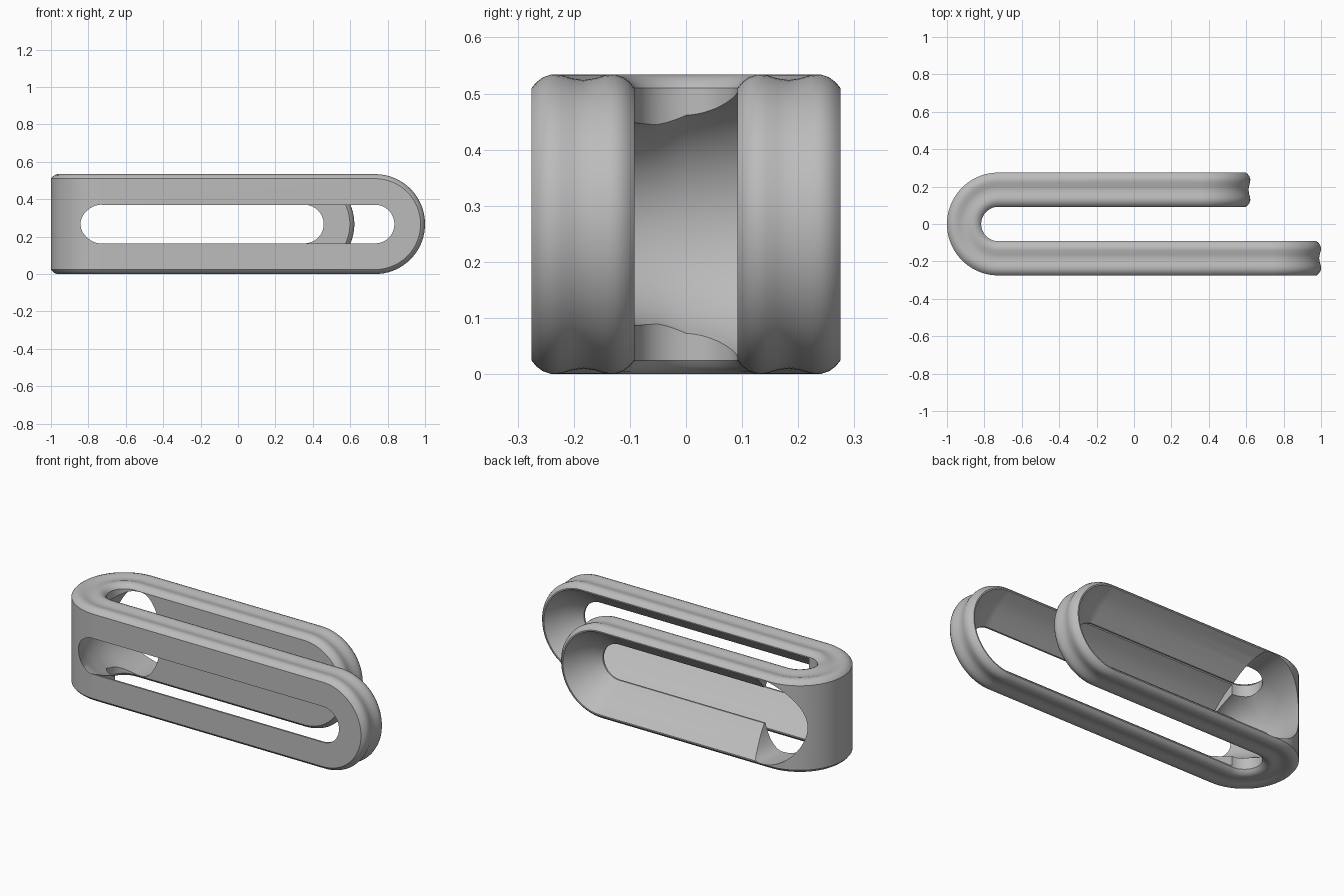
import bpy
import bmesh
from math import sin, cos, pi, radians

if "Cube" in bpy.data.objects:
    bpy.data.objects.remove(bpy.data.objects["Cube"], do_unlink=True)

MID = 0.267            # half height
BEND_X = -0.725        # centre of the U bend
FRONT_X, BACK_X = 0.733, 0.355   # centres of the rounded arm ends
CAP, BEND = 24, 48

metal = bpy.data.materials.new("plain grey")
metal.use_nodes = True
grey = (0.5, 0.5, 0.5, 1)
metal.diffuse_color = grey
metal.node_tree.nodes["Principled BSDF"].inputs["Base Color"].default_value = grey


def loft(name, rings):
    """Closed rings of points joined into a capped solid."""
    bm = bmesh.new()
    loops = [[bm.verts.new(p) for p in ring] for ring in rings]
    n = len(loops[0])
    for a, b in zip(loops, loops[1:]):
        for i in range(n):
            j = (i + 1) % n
            bm.faces.new((a[i], a[j], b[j], b[i]))
    bm.faces.new(loops[0])
    bm.faces.new(loops[-1])
    bmesh.ops.remove_doubles(bm, verts=bm.verts, dist=1e-5)
    bmesh.ops.dissolve_degenerate(bm, edges=bm.edges, dist=1e-5)
    bmesh.ops.recalc_face_normals(bm, faces=bm.faces)
    mesh = bpy.data.meshes.new(name)
    bm.to_mesh(mesh)
    bm.free()
    obj = bpy.data.objects.new(name, mesh)
    bpy.context.collection.objects.link(obj)
    mesh.materials.append(metal)
    return obj


# Rim section: distance from the U's middle plane, half height (rounded, grooved)
rim = [(0.092, 0.243), (0.1, 0.253), (0.112, 0.262), (0.127, 0.267), (0.143, 0.266),
       (0.163, 0.26), (0.183, 0.257), (0.203, 0.26), (0.223, 0.266), (0.24, 0.267),
       (0.255, 0.262), (0.267, 0.253), (0.275, 0.243)]


def section(place):
    top = [place(d, h) for d, h in rim]
    low = [(x, y, -z) for x, y, z in reversed(top)]
    return [(x, y, z + MID) for x, y, z in top + low]


def cap(cx, side, a):
    return section(lambda d, h: (cx + h * cos(a), side * d, h * sin(a)))


def bend(a):
    return section(lambda d, h: (BEND_X - d * sin(a), -d * cos(a), h))


# U-shaped body swept from the front arm end, around the bend, to the back arm end
quarter = [pi / 2 * i / CAP for i in range(CAP + 1)]
rings = [cap(FRONT_X, -1, a) for a in quarter]
rings += [bend(pi * i / BEND) for i in range(BEND + 1)]
rings += [cap(BACK_X, 1, a) for a in reversed(quarter)]
body = loft("folded_clip", rings)


# Flared slot through one arm, narrow at its front, wide at its back
def slot_cutter(name, y0, left, right):
    flare = [(-0.02, 0.103), (0.01, 0.103), (0.05, 0.142), (0.09, 0.178),
             (0.13, 0.207), (0.183, 0.236), (0.2, 0.242)]
    rings = []
    for t, r in flare:
        ring = [(left, y0 + t, MID - r)]
        for i in range(2 * CAP + 1):
            a = -pi / 2 + pi * i / (2 * CAP)
            ring.append((right + r * cos(a), y0 + t, MID + r * sin(a)))
        rings.append(ring + [(left, y0 + t, MID + r)])
    return loft(name, rings)


# Bowl through the bend, growing from the front slot to the wide back opening
def bowl_cutter():
    bowl = [(-0.3, -0.73, 0.103), (-0.265, -0.73, 0.104), (-0.18, -0.73, 0.145),
            (-0.09, -0.73, 0.181), (-0.05, -0.72, 0.196), (0, -0.7, 0.227),
            (0.09, -0.68, 0.241), (0.3, -0.665, 0.243)]
    rings = []
    for y, cx, r in bowl:
        ring = []
        for i in range(4 * CAP):
            a = 2 * pi * i / (4 * CAP)
            squash = 0.5 if cos(a) > 0 else 1
            ring.append((cx + squash * r * cos(a), y, MID + r * sin(a)))
        rings.append(ring)
    return loft("bend_cutter", rings)


cutters = [slot_cutter("front_slot_cutter", -0.275, -0.72, FRONT_X),
           slot_cutter("back_slot_cutter", 0.092, -0.655, BACK_X),
           bowl_cutter()]

bpy.context.view_layer.objects.active = body
for cutter in cutters:
    cutter.hide_render = True
    cut = body.modifiers.new(cutter.name, "BOOLEAN")
    cut.operation = "DIFFERENCE"
    cut.solver = "EXACT"
    cut.object = cutter
    bpy.ops.object.modifier_apply(modifier=cut.name)
    bpy.data.objects.remove(cutter, do_unlink=True)

bpy.ops.object.select_all(action="DESELECT")
body.select_set(True)
bpy.ops.object.shade_smooth_by_angle(angle=radians(32))
